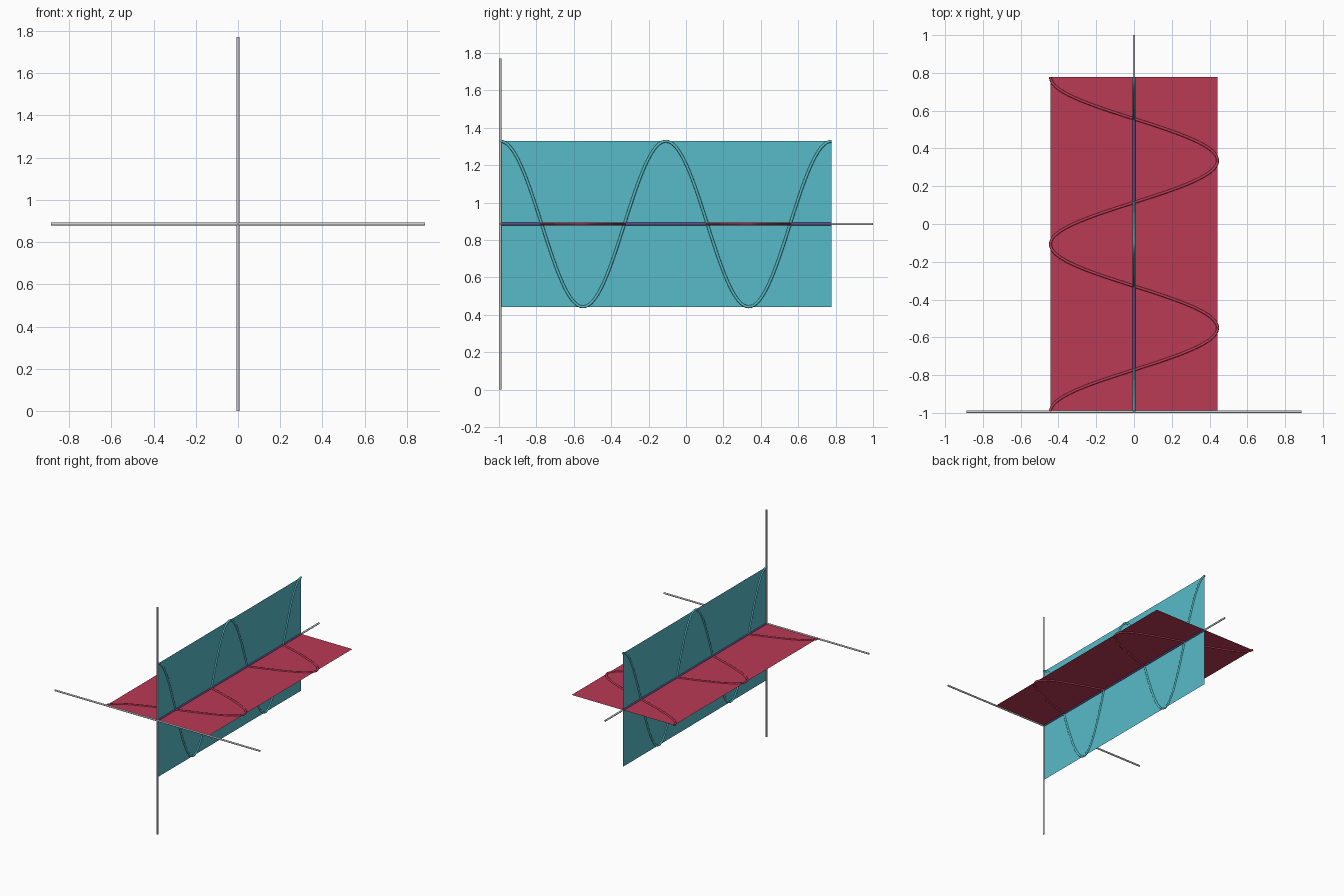
import bpy, math
from mathutils import Vector

if "Cube" in bpy.data.objects:
    bpy.data.objects.remove(bpy.data.objects["Cube"])

HALF = 0.886            # half length of the cross axes, also the centre height
AMP = HALF / 2          # wave amplitude
R = 0.0065              # axis radius
Y0 = -1 + R             # start of the waves
Y1 = Y0 + 2 * HALF      # end of the waves


def material(name, color):
    m = bpy.data.materials.new(name)
    m.diffuse_color = (*color, 1)
    m.use_nodes = True
    m.node_tree.nodes["Principled BSDF"].inputs["Base Color"].default_value = m.diffuse_color
    return m


teal = material("teal", (0.095, 0.50, 0.58))
red = material("red", (0.49, 0.042, 0.09))
purple = material("purple", (0.10, 0.07, 0.22))


def rod(name, a, b, radius, mat=None):
    a, b = Vector(a), Vector(b)
    d = b - a
    bpy.ops.mesh.primitive_cylinder_add(vertices=16, radius=radius, depth=d.length, location=(a + b) / 2)
    o = bpy.context.object
    o.name = name
    o.rotation_euler = d.to_track_quat('Z', 'Y').to_euler()
    bpy.ops.object.shade_smooth_by_angle()
    if mat:
        o.data.materials.append(mat)


def sheet(name, across, mat):
    c = Vector((0, 0, HALF))
    y0, y1 = Vector((0, Y0, 0)), Vector((0, Y1, 0))
    verts = [c - across + y0, c + across + y0, c + across + y1, c - across + y1]
    me = bpy.data.meshes.new(name)
    me.from_pydata(verts, [], [(0, 1, 2, 3)])
    me.materials.append(mat)
    bpy.context.collection.objects.link(bpy.data.objects.new(name, me))


def wave(name, across, mat, steps=128):
    cu = bpy.data.curves.new(name, 'CURVE')
    cu.dimensions = '3D'
    cu.bevel_depth = 0.0075
    cu.bevel_resolution = 2
    cu.use_fill_caps = True
    sp = cu.splines.new('POLY')
    sp.points.add(steps)
    for i, p in enumerate(sp.points):
        t = i / steps
        v = Vector((0, Y0 + (Y1 - Y0) * t, HALF)) + across * math.cos(4 * math.pi * t)
        p.co = (*v, 1)
    sp.use_smooth = True
    cu.materials.append(mat)
    bpy.context.collection.objects.link(bpy.data.objects.new(name, cu))


# Grey axes
rod("horizontal_axis", (-HALF, Y0, HALF), (HALF, Y0, HALF), R)
rod("vertical_axis", (0, Y0, 0), (0, Y0, 2 * HALF), R)
rod("travel_axis", (0, Y0, HALF), (0, 1, HALF), R)

# Purple sleeve where the two sheets cross
rod("crossing_line", (0, Y0, HALF), (0, Y1, HALF), 0.0078, purple)

# Vertical and horizontal sheets with their waves
up, left = Vector((0, 0, AMP)), Vector((-AMP, 0, 0))
sheet("vertical_sheet", up, teal)
sheet("horizontal_sheet", left, red)
wave("vertical_wave", up, teal)
wave("horizontal_wave", left, red)
